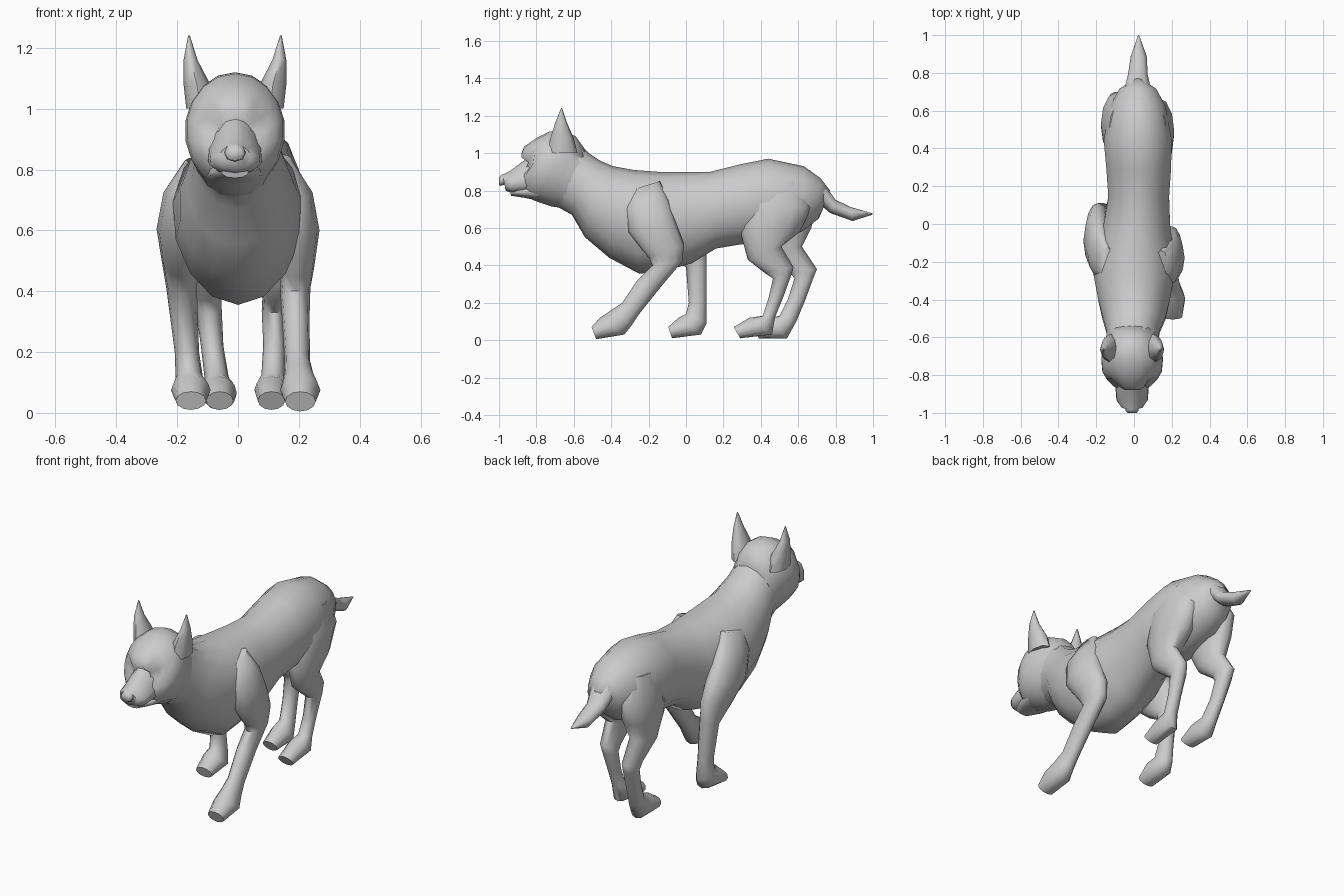
import bpy, bmesh, math
from mathutils import Vector

grey = bpy.data.materials.new("grey_fur")
grey.diffuse_color = (0.6, 0.6, 0.6, 1)


def loft(name, rings, segs=14, edit=None):
    """Skin oval rings: (y1, z1, y2, z2, half width, x centre, taper)."""
    bm = bmesh.new()
    loops = []
    for r in rings:
        y1, z1, y2, z2, w, xc = r[:6]
        taper = r[6] if len(r) > 6 else 0
        a, b = Vector((xc, y1, z1)), Vector((xc, y2, z2))
        mid, half = (a + b) / 2, (a - b) / 2
        loop = []
        for i in range(segs):
            t = 2 * math.pi * i / segs
            p = mid + half * math.cos(t)
            p.x += w * math.sin(t) * (1 - taper * math.cos(t))
            loop.append(bm.verts.new(p))
        loops.append(loop)
    for l1, l2 in zip(loops, loops[1:]):
        for i in range(segs):
            j = (i + 1) % segs
            bm.faces.new((l1[i], l1[j], l2[j], l2[i]))
    bm.faces.new(loops[0])
    bm.faces.new(loops[-1])
    if edit:
        edit(bm)
    bmesh.ops.recalc_face_normals(bm, faces=bm.faces)
    me = bpy.data.meshes.new(name)
    bm.to_mesh(me)
    bm.free()
    me.materials.append(grey)
    ob = bpy.data.objects.new(name, me)
    bpy.context.collection.objects.link(ob)
    bpy.ops.object.select_all(action='DESELECT')
    ob.select_set(True)
    bpy.context.view_layer.objects.active = ob
    bpy.ops.object.shade_smooth_by_angle(angle=math.radians(60))
    return ob


# Torso and neck, rump to throat
loft("torso", [
    (.77, .80, .74, .72, .03, .02),
    (.72, .865, .71, .65, .10, .02),
    (.63, .93, .62, .58, .15, .02),
    (.44, .97, .45, .53, .185, .02),
    (.29, .94, .28, .51, .175, .025),
    (.13, .90, .16, .49, .165, .025),
    (-.02, .90, .03, .41, .18, .015),
    (-.15, .90, -.12, .37, .205, .005, -.1),
    (-.28, .91, -.25, .355, .215, 0, -.1),
    (-.39, .93, -.41, .44, .195, 0),
    (-.46, .96, -.54, .55, .17, 0),
    (-.52, 1.0, -.61, .67, .145, -.005),
    (-.59, 1.07, -.70, .72, .135, -.01),
])


# Head with hollowed eye sockets under the brow
def sockets(bm):
    for v in bm.verts:
        if v.co.y < -.83 and .90 < v.co.z < .975 and abs(v.co.x + .01) > .04:
            v.co.y += .035


loft("head", [
    (-.54, 1.02, -.62, .70, .135, -.01),
    (-.59, 1.09, -.72, .715, .15, -.01),
    (-.65, 1.12, -.78, .735, .165, -.01),
    (-.73, 1.115, -.82, .75, .16, -.01),
    (-.80, 1.08, -.84, .76, .135, -.01),
    (-.865, 1.035, -.855, .77, .10, -.01),
    (-.88, 1.0, -.87, .80, .06, -.01),
], 18, sockets)

# Muzzle, jaw and nose
loft("muzzle", [
    (-.82, .99, -.78, .79, .085, -.01, .35),
    (-.88, .95, -.86, .785, .085, -.01, .4),
    (-.94, .905, -.93, .785, .08, -.01, .4),
    (-.98, .885, -.965, .80, .055, -.01, .25),
], 12)
loft("lower_jaw", [
    (-.78, .84, -.78, .745, .10, -.01),
    (-.87, .82, -.87, .762, .08, -.01),
    (-.945, .81, -.935, .772, .045, -.01),
], 10)
loft("nose", [
    (-.95, .895, -.95, .84, .032, -.01),
    (-.985, .885, -.99, .825, .035, -.01),
    (-1.0, .87, -1.0, .83, .025, -.01),
], 8)

# Pointed ears
for side, name in ((-1, "left"), (1, "right")):
    x = lambda d: -.01 + side * d
    loft(name + "_ear", [
        (-.74, 1.00, -.58, 1.00, .045, x(.115)),
        (-.725, 1.08, -.60, 1.08, .044, x(.125)),
        (-.70, 1.16, -.635, 1.16, .023, x(.146)),
        (-.668, 1.24, -.662, 1.24, .003, x(.151)),
    ], 8)

# Tail
loft("tail", [
    (.66, .91, .66, .74, .09, .02),
    (.72, .86, .70, .74, .075, .02),
    (.80, .75, .77, .68, .055, .02),
    (.88, .712, .89, .637, .045, .025),
    (1.0, .677, .995, .67, .004, .025),
], 10)

# Front legs, shoulder to toes
loft("right_front_leg", [
    (-.30, .80, -.14, .85, .035, .145),
    (-.33, .70, -.09, .75, .07, .175),
    (-.31, .58, -.05, .62, .075, .193),
    (-.20, .44, -.01, .51, .055, .195),
    (-.18, .40, -.02, .42, .05, .188),
    (-.26, .32, -.13, .29, .045, .19),
    (-.34, .20, -.25, .14, .042, .195),
    (-.40, .16, -.29, .08, .05, .20),
    (-.46, .12, -.33, .03, .066, .205),
    (-.505, .07, -.48, .005, .05, .205),
], 12)
loft("left_front_leg", [
    (-.30, .80, -.12, .84, .035, -.145),
    (-.29, .70, -.03, .75, .07, -.175),
    (-.24, .57, .06, .64, .075, -.193),
    (-.10, .45, .11, .54, .06, -.19),
    (0, .39, .11, .42, .05, -.185),
    (.015, .20, .11, .20, .04, -.168),
    (0, .14, .11, .09, .045, -.16),
    (-.04, .12, .08, .03, .065, -.155),
    (-.095, .07, -.075, .01, .05, -.155),
], 12)

# Hind legs, hip to toes
loft("right_hind_leg", [
    (.36, .84, .62, .85, .05, .12),
    (.31, .73, .67, .71, .085, .128),
    (.29, .58, .61, .58, .08, .13),
    (.33, .43, .51, .50, .06, .13),
    (.42, .36, .575, .39, .045, .125),
    (.465, .33, .56, .34, .042, .12),
    (.44, .22, .52, .23, .035, .118),
    (.41, .13, .475, .12, .038, .115),
    (.34, .12, .46, .03, .056, .11),
    (.255, .07, .29, .01, .045, .11),
], 12)
loft("left_hind_leg", [
    (.38, .84, .63, .85, .05, -.08),
    (.36, .73, .70, .72, .085, -.09),
    (.36, .60, .67, .60, .08, -.095),
    (.43, .46, .62, .50, .06, -.10),
    (.55, .37, .70, .38, .045, -.10),
    (.58, .33, .68, .33, .042, -.095),
    (.545, .22, .64, .22, .037, -.085),
    (.50, .13, .59, .10, .04, -.07),
    (.44, .12, .54, .01, .058, -.062),
    (.36, .07, .39, .01, .045, -.06),
], 12)
